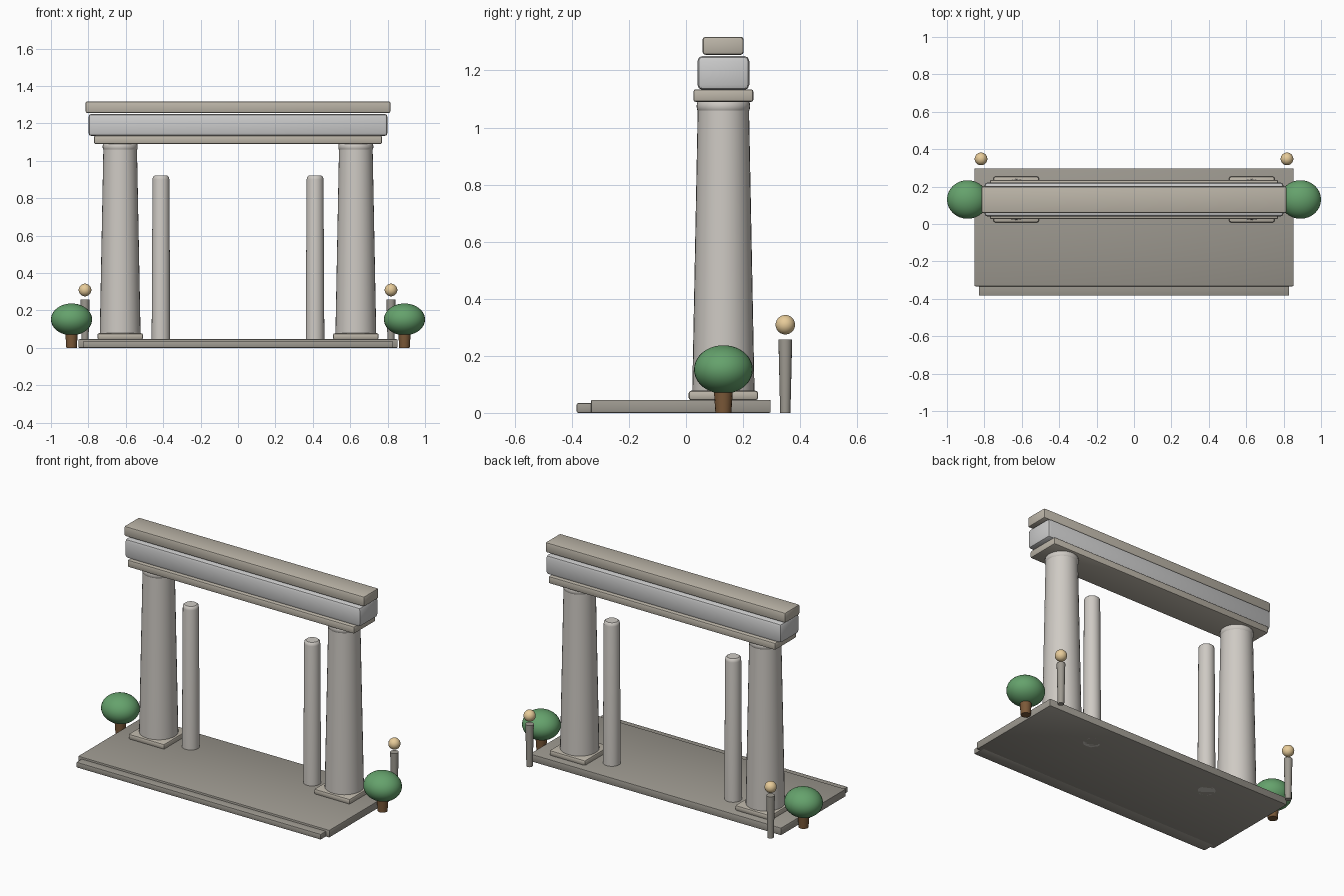
import bpy, bmesh, math

if "Cube" in bpy.data.objects:
    bpy.data.objects.remove(bpy.data.objects["Cube"])

ANGLE = math.radians(40)


def material(name, color):
    m = bpy.data.materials.new(name)
    m.diffuse_color = (*color, 1)
    m.use_nodes = True
    m.node_tree.nodes["Principled BSDF"].inputs["Base Color"].default_value = m.diffuse_color
    return m


STONE = material("pale_stone", (0.62, 0.59, 0.55))
TRIM = material("warm_stone", (0.50, 0.46, 0.39))
FLOOR = material("floor_stone", (0.34, 0.32, 0.28))
WHITE = material("frieze_stone", (0.68, 0.67, 0.66))
LEAF = material("leaf", (0.13, 0.36, 0.15))
BARK = material("bark", (0.20, 0.10, 0.04))
GLOW = material("lamp_glow", (0.80, 0.60, 0.32))


def finish(name, bm, mat):
    bmesh.ops.recalc_face_normals(bm, faces=bm.faces)
    me = bpy.data.meshes.new(name)
    bm.to_mesh(me)
    bm.free()
    me.materials.append(mat)
    ob = bpy.data.objects.new(name, me)
    bpy.context.collection.objects.link(ob)
    bpy.ops.object.select_all(action='DESELECT')
    bpy.context.view_layer.objects.active = ob
    ob.select_set(True)
    bpy.ops.object.shade_smooth_by_angle(angle=ANGLE)
    return ob


def box(name, x, y, z, bevel, mat):
    """Bevelled box from (min, max) ranges."""
    bm = bmesh.new()
    bmesh.ops.create_cube(bm, size=1)
    for v in bm.verts:
        v.co = [(r[0] + r[1]) / 2 + c * (r[1] - r[0]) for r, c in zip((x, y, z), v.co)]
    bmesh.ops.bevel(bm, geom=bm.edges[:], offset=bevel, segments=2, profile=0.5, affect='EDGES')
    return finish(name, bm, mat)


def lathe(name, x, y, profile, sides, mat):
    """Capped solid of revolution from (radius, z) points."""
    bm = bmesh.new()
    rings = [[bm.verts.new((x + r * math.cos(math.tau * i / sides),
                            y + r * math.sin(math.tau * i / sides), z))
              for i in range(sides)] for r, z in profile]
    for a, b in zip(rings, rings[1:]):
        for i in range(sides):
            j = (i + 1) % sides
            bm.faces.new((a[i], a[j], b[j], b[i]))
    bm.faces.new(rings[0][::-1])
    bm.faces.new(rings[-1])
    return finish(name, bm, mat)


def ball(name, center, radii, mat):
    bm = bmesh.new()
    bmesh.ops.create_uvsphere(bm, u_segments=32, v_segments=20, radius=1)
    for v in bm.verts:
        v.co = [c + r * p for c, r, p in zip(center, radii, v.co)]
    return finish(name, bm, mat)


# floor and front step
box("floor_slab", (-0.853, 0.853), (-0.333, 0.297), (0, 0.046), 0.005, FLOOR)
box("front_step", (-0.83, 0.83), (-0.383, -0.30), (0, 0.034), 0.005, FLOOR)

# stacked beams across the top
box("lower_beam", (-0.77, 0.77), (0.026, 0.236), (1.09, 1.134), 0.008, TRIM)
box("middle_beam", (-0.80, 0.80), (0.04, 0.222), (1.132, 1.251), 0.018, WHITE)
box("top_beam", (-0.815, 0.815), (0.058, 0.202), (1.255, 1.318), 0.01, TRIM)

for side, s in (("left", -1), ("right", 1)):
    # main column with square plinth and neck ring
    cx, cy = s * 0.63, 0.131
    box(side + "_plinth", (cx - 0.122, cx + 0.122), (cy - 0.122, cy + 0.122), (0.044, 0.078), 0.01, TRIM)
    lathe(side + "_column", cx, cy, [(0.109, 0.04), (0.109, 0.08), (0.090, 1.06)], 32, STONE)
    lathe(side + "_neck_ring", cx, cy,
          [(0.086, 1.055), (0.092, 1.062), (0.094, 1.075), (0.092, 1.088), (0.086, 1.095)], 32, STONE)

    # slim inner post
    lathe(side + "_inner_post", s * 0.412, cy,
          [(0.050, 0.0), (0.045, 0.90), (0.043, 0.913), (0.035, 0.92)], 24, STONE)

    # lamp post behind the floor
    lathe(side + "_lamp_post", s * 0.818, 0.348, [(0.018, 0), (0.024, 0.25), (0.024, 0.258)], 16, FLOOR)
    ball(side + "_lamp_globe", (s * 0.818, 0.348, 0.309), (0.034,) * 3, GLOW)

    # round shrub
    lathe(side + "_shrub_trunk", s * 0.89, cy, [(0.028, 0), (0.034, 0.09)], 16, BARK)
    ball(side + "_shrub_leaves", (s * 0.89, cy, 0.152), (0.11, 0.103, 0.085), LEAF)
